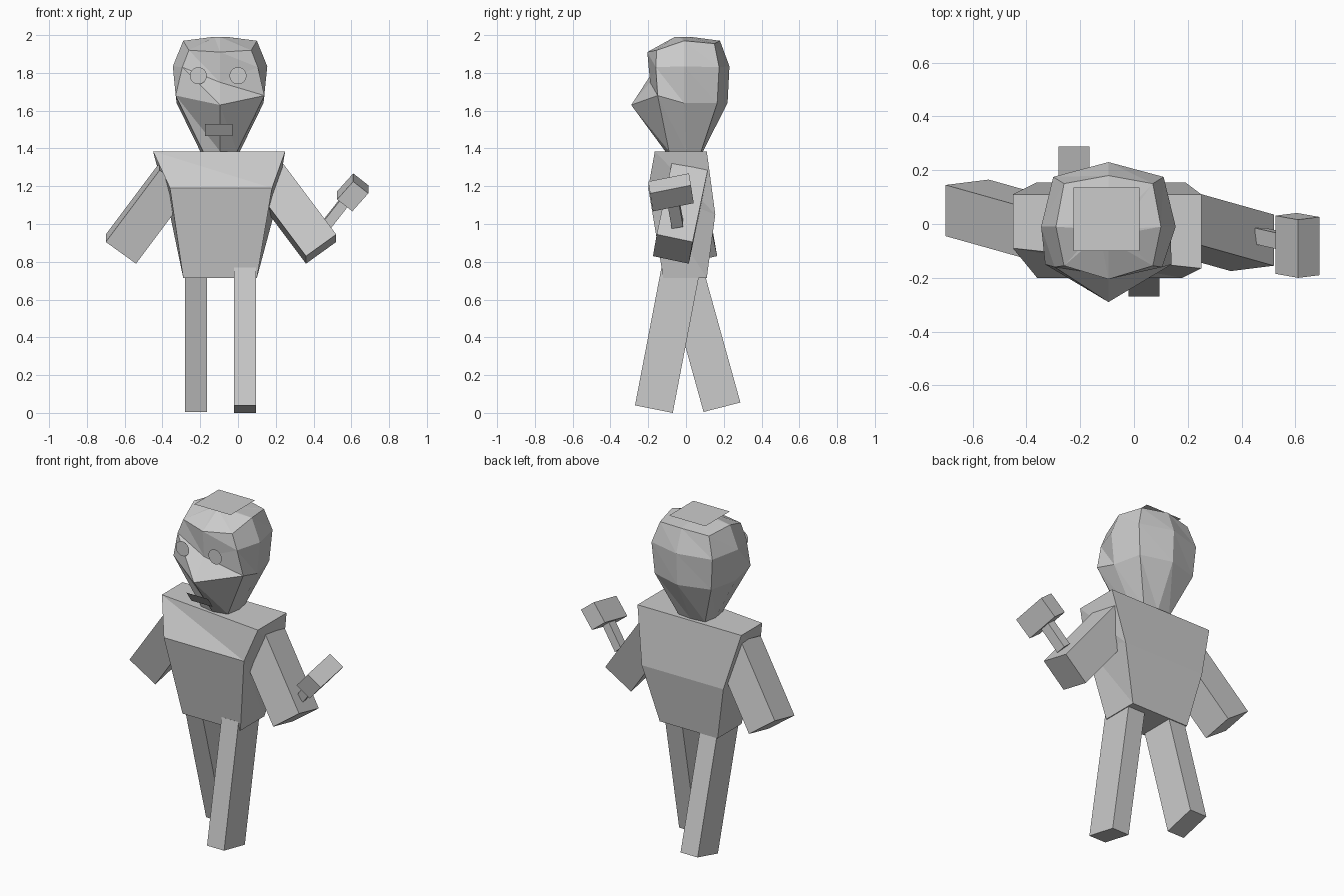
import bpy, bmesh, math
from mathutils import Vector, Matrix

cube = bpy.data.objects.get("Cube")
if cube:
    bpy.data.objects.remove(cube, do_unlink=True)

grey = bpy.data.materials.new("plain_grey")
grey.use_nodes = True
COLOUR = (0.6, 0.6, 0.6, 1)
grey.diffuse_color = COLOUR
grey.node_tree.nodes["Principled BSDF"].inputs["Base Color"].default_value = COLOUR


def finish(name, bm, solid=True):
    if solid:
        bmesh.ops.recalc_face_normals(bm, faces=bm.faces)
    mesh = bpy.data.meshes.new(name)
    bm.to_mesh(mesh)
    bm.free()
    mesh.materials.append(grey)
    obj = bpy.data.objects.new(name, mesh)
    bpy.context.collection.objects.link(obj)
    return obj


def loft(name, rings):
    """Closed solid through rings of equal point count, lowest ring first."""
    bm = bmesh.new()
    loops = [[bm.verts.new(p) for p in ring] for ring in rings]
    n = len(rings[0])
    for low, up in zip(loops, loops[1:]):
        for i in range(n):
            j = (i + 1) % n
            bm.faces.new((low[j], up[j], up[i]))
            bm.faces.new((low[j], up[i], low[i]))
    bm.faces.new(loops[0][::-1])
    bm.faces.new(loops[-1])
    bmesh.ops.dissolve_limit(bm, angle_limit=math.radians(1),
                             verts=bm.verts, edges=bm.edges)
    return finish(name, bm)


def slab(name, corner, u, v, w):
    """Box spanned by three edge vectors from one corner."""
    c, u, v, w = (Vector(a) for a in (corner, u, v, w))
    bm = bmesh.new()
    bmesh.ops.create_cube(bm, size=1)
    for vert in bm.verts:
        k = vert.co + Vector((0.5, 0.5, 0.5))
        vert.co = c + u * k.x + v * k.y + w * k.z
    return finish(name, bm)


def plate(name, corners):
    bm = bmesh.new()
    bm.faces.new([bm.verts.new(p) for p in corners])
    return finish(name, bm, solid=False)


def disc(name, centre, radius):
    bm = bmesh.new()
    bmesh.ops.create_circle(bm, cap_ends=True, segments=24, radius=radius)
    bm.transform(Matrix.Translation(centre) @ Matrix.Rotation(math.pi / 2, 4, 'X'))
    return finish(name, bm, solid=False)


# Torso: tapered, with a chest ridge and a lower back ridge
loft("torso", [
    [(-.29, -.12, .715), (.10, -.12, .715), (.10, .11, .715), (-.29, .11, .715)],
    [(-.36, -.20, 1.19), (.18, -.20, 1.19), (.19, .155, 1.05), (-.36, .155, 1.05)],
    [(-.45, -.09, 1.385), (.25, -.165, 1.385), (.25, .11, 1.385), (-.45, .11, 1.385)],
])

# Legs in mid stride
slab("left_leg", (-.02, -.27, .04), (.115, 0, 0), (0, .2, -.04), (0, .14, .73))
slab("right_leg", (-.28, .093, .005), (.115, 0, 0), (0, .195, .05), (0, -.2, .72))

# Arms: the right one is the left one turned half round
arm = [Vector(a) for a in ((.52, -.155, .945), (0, .19, -.04),
                           (-.16, -.02, -.115), (-.285, .08, .38))]
slab("left_arm", *arm)
turn = Matrix.Rotation(math.pi, 3, 'Z')
right = [turn @ a for a in arm]
right[0] += Vector((-.18, -.01, 0))
slab("right_arm", *right)

# Hammer held in the left hand
slab("hammer_head", (.61, -.20, 1.225), (0, .216, .043), (.08, .01, -.063), (-.085, .015, -.095))
slab("hammer_handle", (.56, -.10, 1.15), (0, .06, .01), (.04, 0, -.035), (-.11, .025, -.14))


# Head: half profile of each ring, front centre to back centre, mirrored
def head_ring(half):
    cx = -.095
    left = [(cx + x, y, z) for x, y, z in half]
    return left + [(cx - x, y, z) for x, y, z in half[-2:0:-1]]


loft("head", [head_ring(h) for h in (
    [(0, -.11, 1.385), (.09, -.09, 1.385), (.105, 0, 1.385), (.09, .08, 1.385), (0, .09, 1.385)],
    [(0, -.29, 1.63), (.235, -.15, 1.68), (.23, -.01, 1.64), (.19, .165, 1.64), (0, .22, 1.64)],
    [(0, -.19, 1.75), (.2, -.16, 1.83), (.25, -.01, 1.835), (.205, .175, 1.83), (0, .23, 1.835)],
    [(0, -.205, 1.91), (.165, -.155, 1.92), (.195, -.01, 1.97), (.165, .15, 1.955), (0, .18, 1.97)],
    [(0, -.06, 1.99), (.03, -.04, 1.99), (.04, -.02, 1.99), (.03, .01, 1.99), (0, .03, 1.99)],
)])

# Flat cap on the crown
plate("cap", [(-.225, -.1, 2), (.02, -.1, 2), (.02, .135, 2), (-.225, .135, 2)])

# Face
disc("right_eye", (-.21, -.235, 1.785), .045)
disc("left_eye", (0, -.22, 1.785), .045)
disc("left_pupil", (0, -.224, 1.785), .022)
plate("mouth", [(-.175, -.2, 1.465), (-.03, -.2, 1.465), (-.03, -.245, 1.53), (-.175, -.245, 1.53)])
